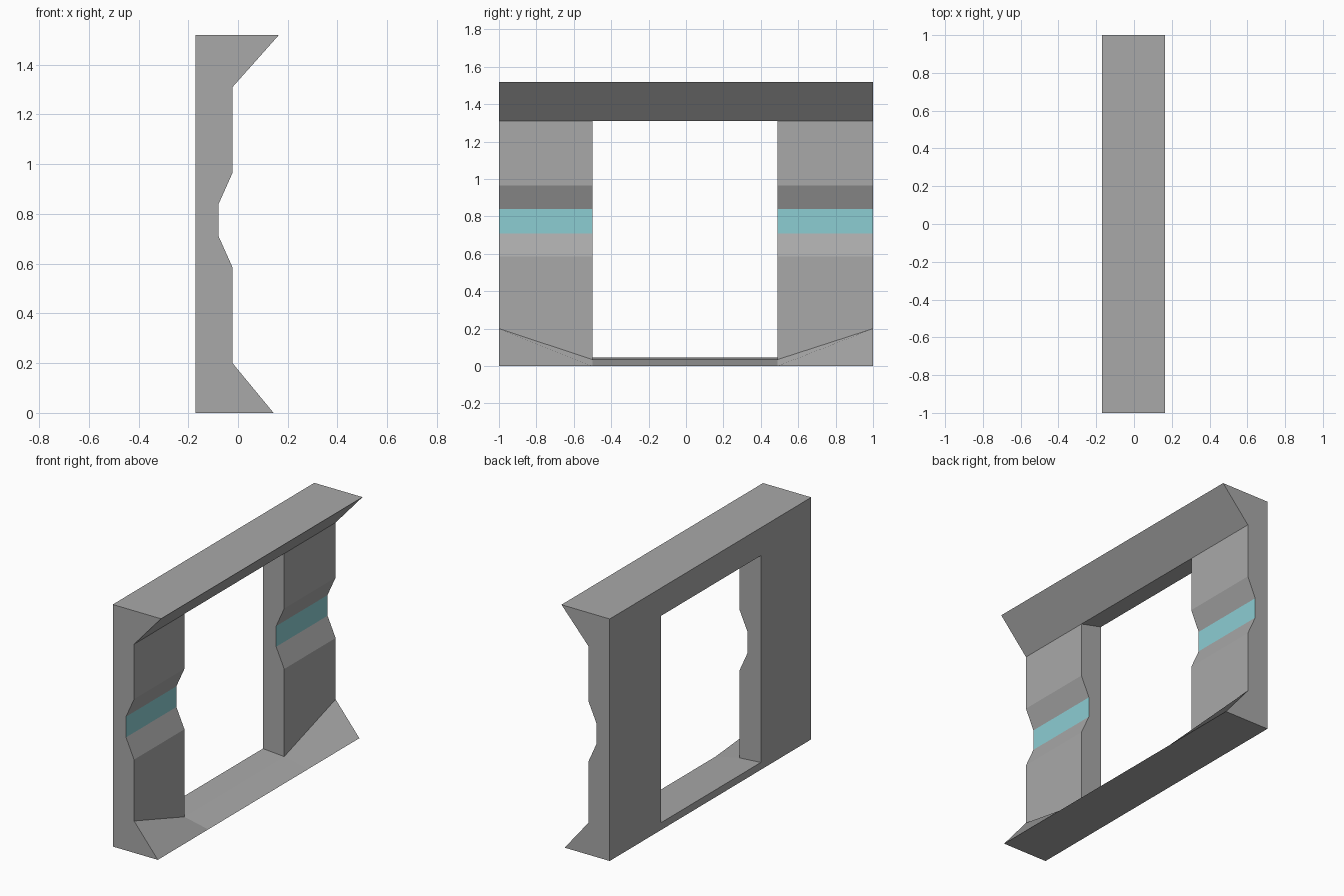
import bpy, bmesh

if "Cube" in bpy.data.objects:
    bpy.data.objects.remove(bpy.data.objects["Cube"])

BACK, FACE = -0.17, -0.022        # rear plane and pillar front plane
TEAL_EDGE, SILL_EDGE = 4, 1       # profile edges: notch floor, sloped sill


def profile(sill_z):
    """Closed x/z section, from back bottom around the front to the back."""
    return [(BACK, 0), (0.143, 0), (FACE, sill_z),
            (FACE, 0.585), (-0.078, 0.71), (-0.078, 0.84), (FACE, 0.965),
            (FACE, 1.31), (0.165, 1.52), (BACK, 1.52),
            (BACK, 1.345), (BACK, 0.046)]


bm = bmesh.new()
sections = [(-1.0, 0.2), (-0.5, 0.035), (0.49, 0.035), (1.0, 0.2)]
rings = [[bm.verts.new((x, y, z)) for x, z in profile(s)] for y, s in sections]
n = len(rings[0])


def strip(a, b, edges):
    for i in edges:
        j = (i + 1) % n
        f = bm.faces.new((a[i], a[j], b[j], b[i]))
        if i == TEAL_EDGE:
            f.material_index = 1


# Pillars with twisted sill corners
for outer, inner in ((rings[0], rings[1]), (rings[3], rings[2])):
    strip(outer, inner, [i for i in range(n) if i != SILL_EDGE])
    bm.faces.new((outer[2], inner[2], inner[1], outer[1]))
    bm.faces.new(outer)                       # end cap
    bm.faces.new(inner[2:8] + inner[10:12])   # jamb of the opening

# Sill and lintel between the pillars
left, right = rings[1], rings[2]
strip(left, right, (11, 0, 1, 7, 8, 9))
for i, j in ((2, 11), (10, 7)):
    bm.faces.new((left[i], left[j], right[j], right[i]))

bmesh.ops.recalc_face_normals(bm, faces=bm.faces[:])
mesh = bpy.data.meshes.new("window_wall")
bm.to_mesh(mesh)
bm.free()
wall = bpy.data.objects.new("window_wall", mesh)
bpy.context.collection.objects.link(wall)

# Dark grey frame, teal stripe on the notch floor
for name, colour in (("dark_grey", (0.397, 0.397, 0.397, 1)),
                     ("teal_stripe", (0.265, 0.61, 0.65, 1))):
    mat = bpy.data.materials.new(name)
    mat.diffuse_color = colour
    mat.use_nodes = True
    mat.node_tree.nodes["Principled BSDF"].inputs["Base Color"].default_value = mat.diffuse_color
    mesh.materials.append(mat)
